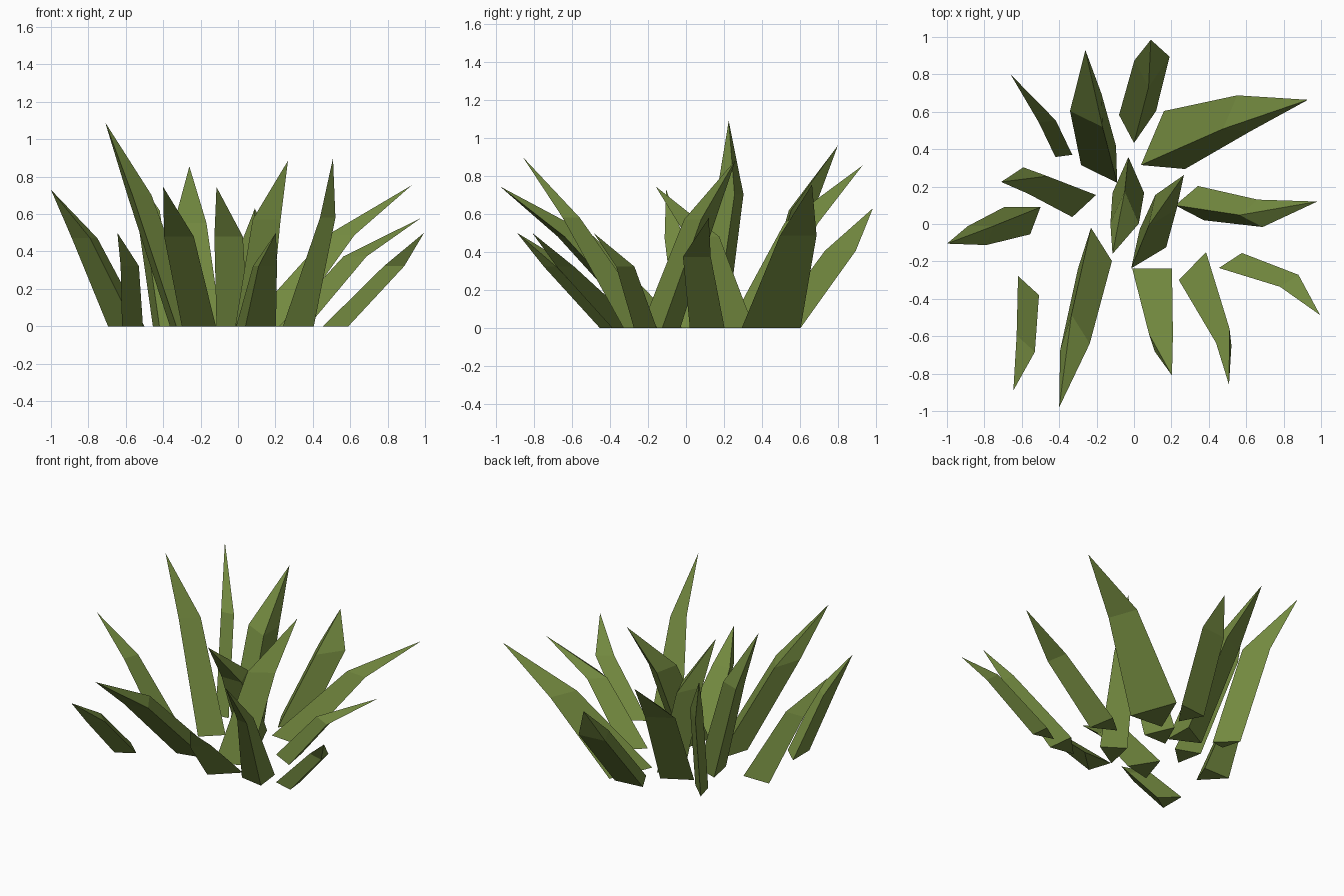
import bpy, bmesh
from mathutils import Vector

if "Cube" in bpy.data.objects:
    bpy.data.objects.remove(bpy.data.objects["Cube"])

green = bpy.data.materials.new("leaf green")
green.diffuse_color = (0.17, 0.25, 0.05, 1)
green.use_nodes = True
green.node_tree.nodes["Principled BSDF"].inputs["Base Color"].default_value = green.diffuse_color


def blade(name, base, mid, tip, scale=0.8):
    """Three-sided leaf: base triangle, a shrunken triangle centred on mid, then a point."""
    pts = [Vector((x, y, 0)) for x, y in base]
    centre = sum(pts, Vector()) / 3
    knee = Vector((mid[0], mid[1], tip[2] * 0.645))
    bm = bmesh.new()
    low = [bm.verts.new(p) for p in pts]
    high = [bm.verts.new(knee + (p - centre) * scale) for p in pts]
    top = bm.verts.new(tip)
    bm.faces.new(low)
    for i in range(3):
        j = (i + 1) % 3
        bm.faces.new((low[i], low[j], high[j], high[i]))
        bm.faces.new((high[i], high[j], top))
    bmesh.ops.recalc_face_normals(bm, faces=bm.faces)
    mesh = bpy.data.meshes.new(name)
    bm.to_mesh(mesh)
    bm.free()
    mesh.materials.append(green)
    bpy.context.collection.objects.link(bpy.data.objects.new(name, mesh))


# Back leaves
blade("leaf_back_left_outer", [(-.33, .37), (-.42, .358), (-.455, .49)], (-.49, .59), (-.66, .80, .96), 1)
blade("leaf_back_left", [(-.283, .315), (-.09, .22), (-.096, .417)], (-.228, .606), (-.26, .93, .855), .9)
blade("leaf_back", [(0, .433), (-.08, .583), (.118, .604)], (.09, .834), (.09, .985, .63), .95)
blade("leaf_back_right", [(.037, .315), (.16, .604), (.273, .294)], (.55, .564), (.93, .664, .755), .62)

# Left leaves
blade("leaf_left_tall", [(-.203, .155), (-.33, .037), (-.364, .214)], (-.54, .24), (-.71, .225, 1.09))
blade("leaf_left", [(-.5, .09), (-.695, .09), (-.555, -.055)], (-.81, -.045), (-1, -.105, .73), .7)

# Front leaves
blade("leaf_front_left_outer", [(-.62, -.278), (-.508, -.38), (-.62, -.455)], (-.595, -.676), (-.645, -.89, .5), .87)
blade("leaf_front_left", [(-.23, -.02), (-.118, -.198), (-.30, -.24)], (-.322, -.60), (-.40, -.98, .745), .87)
blade("leaf_front", [(-.01, -.237), (.203, -.237), (.04, -.39)], (.133, -.62), (.203, -.81, .5), .6)
blade("leaf_front_right", [(.385, -.15), (.24, -.30), (.405, -.33)], (.49, -.615), (.508, -.86, .9), .5)

# Right leaves
blade("leaf_right_low", [(.454, -.235), (.577, -.155), (.59, -.275)], (.85, -.325), (.995, -.487, .5))
blade("leaf_right", [(.22, .10), (.342, .203), (.374, .02)], (.638, .054), (.98, .12, .58))

# Centre leaves
blade("leaf_centre_left", [(-.03, .358), (.054, .166), (-.115, .166)], (-.05, .06), (-.115, -.16, .745), .9)
blade("leaf_centre_right", [(-.015, -.237), (.172, -.125), (.03, -.03)], (.14, .075), (.267, .262, .885))
